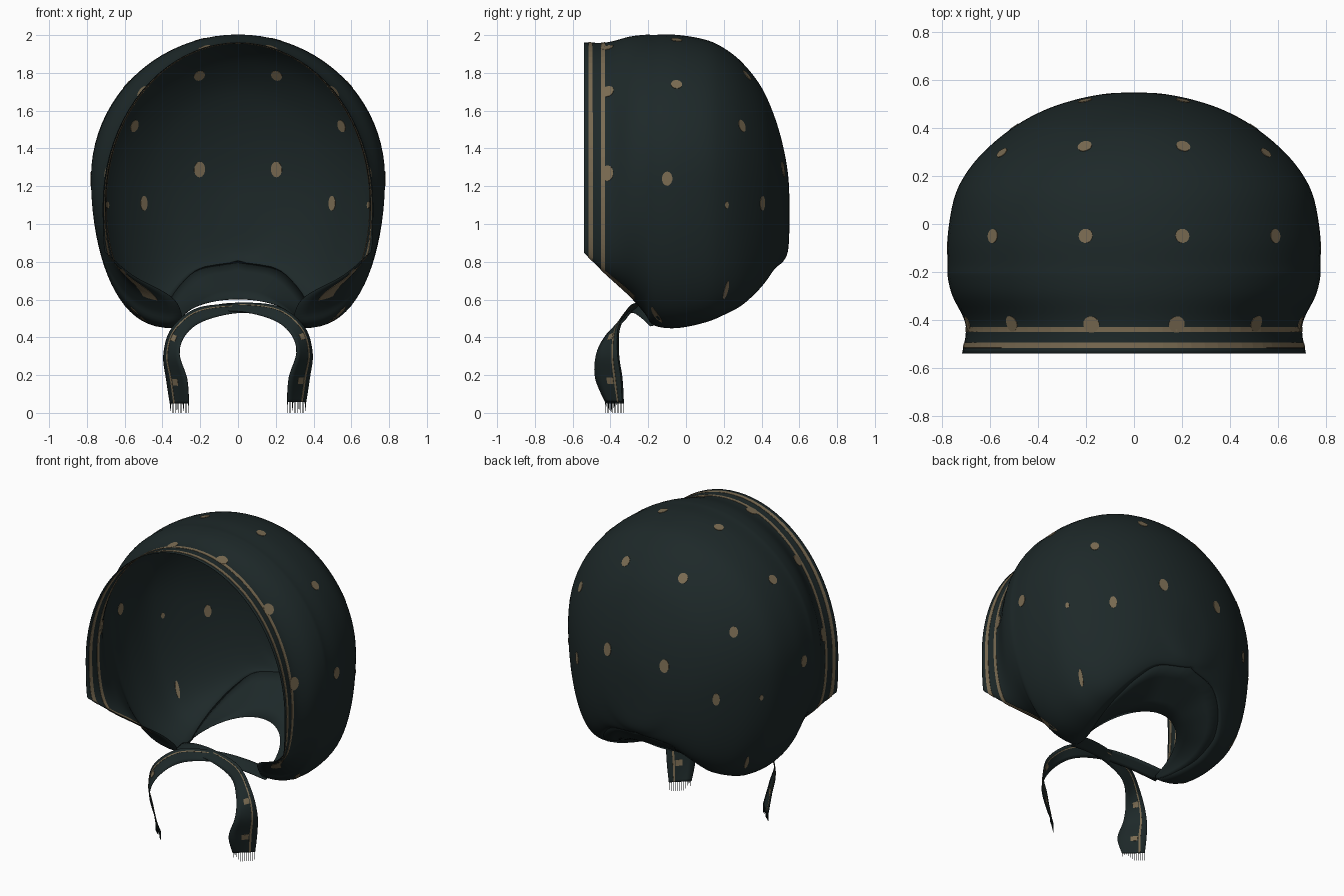
import bpy, bmesh, math
from mathutils import Vector
from mathutils.bvhtree import BVHTree

cube = bpy.data.objects.get("Cube")
if cube:
    bpy.data.objects.remove(cube, do_unlink=True)


def material(name, rgb):
    m = bpy.data.materials.new(name)
    m.use_nodes = True
    m.diffuse_color = (*rgb, 1)
    m.node_tree.nodes["Principled BSDF"].inputs["Base Color"].default_value = (*rgb, 1)
    return m


cloth = material("dark green cloth", (.0125, .0215, .022))
tan = material("tan print", (.195, .148, .085))


def spline(keys, u):
    """Smooth curve through the keys, one key per unit of u."""
    last = len(keys) - 1
    i = min(int(u), last - 1)
    f = u - i
    a, b, c, d = (keys[max(0, min(last, i + k))] for k in (-1, 0, 1, 2))
    return [q + f / 2 * (r - p + f * (2 * p - 5 * q + 4 * r - s + f * (3 * (q - r) + s - p)))
            for p, q, r, s in zip(a, b, c, d)]


def finish(name, bm, mat, thick=0):
    me = bpy.data.meshes.new(name)
    bm.to_mesh(me)
    bm.free()
    me.materials.append(mat)
    for p in me.polygons:
        p.use_smooth = mat == cloth
    ob = bpy.data.objects.new(name, me)
    bpy.context.collection.objects.link(ob)
    if thick:
        mod = ob.modifiers.new("thickness", "SOLIDIFY")
        mod.thickness = thick
        mod.offset = 0
    return ob


def sheet(name, rows, mat, thick):
    """Cloth sheet lofted through rows of points."""
    bm = bmesh.new()
    vs = [[bm.verts.new(p) for p in row] for row in rows]
    for r, s in zip(vs, vs[1:]):
        for j in range(len(r) - 1):
            bm.faces.new((r[j], r[j + 1], s[j + 1], s[j]))
    bmesh.ops.remove_doubles(bm, verts=bm.verts, dist=.0002)
    bmesh.ops.recalc_face_normals(bm, faces=bm.faces)
    return finish(name, bm, mat, thick)


def span(a, b, n):
    return [a + (b - a) * i / n for i in range(n + 1)]


# Hood stations, front to back: y, half width, top, widest height, hem x, hem z
HOOD = [
    (-.54, .715, 1.96, 1.1, .7, .85),
    (-.42, .7, 1.96, 1.12, .56, .73),
    (-.3, .755, 1.99, 1.2, .36, .62),
    (-.22, .775, 2, 1.23, .3, .53),
    (-.17, .775, 2, 1.24, .31, .465),
    (-.05, .775, 2, 1.25, .33, .45),
    (.1, .75, 1.975, 1.25, .37, .48),
    (.2, .705, 1.93, 1.23, .38, .52),
    (.3, .625, 1.85, 1.2, .37, .575),
    (.4, .505, 1.72, 1.16, .31, .67),
    (.47, .38, 1.56, 1.12, .2, .765),
    (.515, .25, 1.4, 1.1, 0, .805),
    (.541, .12, 1.24, 1.06, 0, .875),
    (.547, 0, 1.06, 1.06, 0, 1.06),
]


def hood_point(u, t):
    """Point on the hood; t runs from hem (-1) over the crown (0) to hem (1)."""
    y, w, top, mid, hx, hz = spline(HOOD, u)
    hx = max(hx, 0)
    a = abs(t) * math.pi
    if abs(t) < .5:
        x, z = w * math.sin(a), mid + (top - mid) * math.cos(a)
    else:
        x = hx + (w - hx) * max(math.sin(a), 0) ** .78
        z = mid + (mid - hz) * math.cos(a)
    return Vector((math.copysign(x, t), y, z))


def hood_patch(name, us, ts, mat, thick):
    return sheet(name, [[hood_point(u, t) for t in ts] for u in us], mat, thick)


hood = hood_patch("hood", span(0, 13, 65), span(-1, 1, 80), cloth, .003)

# Nape band turned in under the back
rows = []
for s in span(-1, 1, 48):
    outer = hood_point(11 - 7 * abs(s), math.copysign(1, s))
    a = s * math.pi / 2
    inner = Vector((.3 * math.sin(a), -.16 + .41 * math.cos(a), .48 + .122 * math.cos(a)))
    rows.append([outer.lerp(inner, k) for k in span(0, 1, 4)])
sheet("nape_band", rows, cloth, .003)

# Printed stripes along the face edge and the chin hems
for name, a, b in (("outer_stripe", .27, .45), ("inner_stripe", .77, .93)):
    hood_patch(name, span(a, b, 2), span(-.98, .98, 72), tan, .007)
for side, sx in (("left", 1), ("right", -1)):
    hood_patch(side + "_chin_stripe", span(.9, 2.3, 12), span(.9 * sx, .955 * sx, 3), tan, .008)

# Printed dots: position, radius, height stretch
DOTS = [
    ((.2, -.05, 1.97), .03, 1), ((.59, -.05, 1.74), .03, 1),
    ((.775, -.1, 1.24), .028, 1.35), ((.21, .34, 1.8), .03, 1.1),
    ((.57, .32, 1.53), .026, 1.3), ((.205, .52, 1.29), .03, 1.4),
    ((.49, .39, 1.11), .022, 1.8), ((.18, -.42, 1.94), .035, 1),
    ((.52, -.42, 1.71), .035, 1), ((.7, -.42, 1.27), .035, 1.2),
    ((.7, .22, 1.1), .012, 1.5), ((.5, -.14, .56), .015, 4.5),
    ((.55, .19, .67), .012, 4.5),
]
bm = bmesh.new()
bm.from_mesh(hood.data)
tree = BVHTree.FromBMesh(bm)
bm.free()
bm = bmesh.new()
for pos, radius, stretch in DOTS:
    for sx in (1, -1):
        loc, normal, _, _ = tree.find_nearest(Vector((pos[0] * sx, pos[1], pos[2])))
        mat = normal.to_track_quat("Z", "Y").to_matrix().to_4x4()
        mat.translation = loc
        disc = bmesh.ops.create_circle(bm, cap_ends=True, segments=14, radius=radius)["verts"]
        for v in disc:
            v.co.y *= stretch
            v.co = tree.find_nearest(mat @ v.co)[0]
finish("dots", bm, tan, .008)

# Tie ribbons, crossing under the chin: centre x, y, z and half-width vector
TIE = [
    (-.33, -.14, .47, 0, .05, .01),
    (-.17, -.21, .53, 0, .035, .02),
    (0, -.26, .552, 0, .03, .022),
    (.2, -.31, .52, .015, .02, .035),
    (.315, -.38, .43, .035, .03, .02),
    (.352, -.41, .31, .042, .055, 0),
    (.325, -.405, .18, .055, .068, 0),
    (.31, -.375, .05, .05, .045, 0),
]


def tie_point(u, k, sx, lift):
    c = spline(TIE, u)
    p, h = Vector(c[:3]), Vector(c[3:])
    q = p + h * k
    return Vector((q.x * sx, q.y - lift, q.z + lift))


for side, sx in (("left", 1), ("right", -1)):
    lift = .008 * (sx > 0)

    def ribbon(name, ks, u0, u1, mat, thick):
        sheet(side + name, [[tie_point(u, k, sx, lift) for k in ks]
                            for u in span(u0, u1, 42)], mat, thick)

    ribbon("_tie", span(-1, 1, 4), 0, 7, cloth, .004)
    ribbon("_tie_stripe", (.45, .6), 2, 7, tan, .007)
    # Printed spots on the tie
    ribbon("_upper_tie_spot", (-.2, .1, .4), 4.2, 4.45, tan, .007)
    ribbon("_lower_tie_spot", (-.1, .1, .4), 6, 6.25, tan, .007)
    # Frayed end
    bm = bmesh.new()
    for k in span(-.95, .95, 11):
        top = tie_point(7, k, sx, lift)
        strand = bmesh.ops.create_cone(bm, segments=4, radius1=.001, radius2=.002,
                                       depth=top.z, cap_ends=True)["verts"]
        bmesh.ops.translate(bm, verts=strand, vec=(top.x, top.y, top.z / 2))
    finish(side + "_fringe", bm, cloth)
